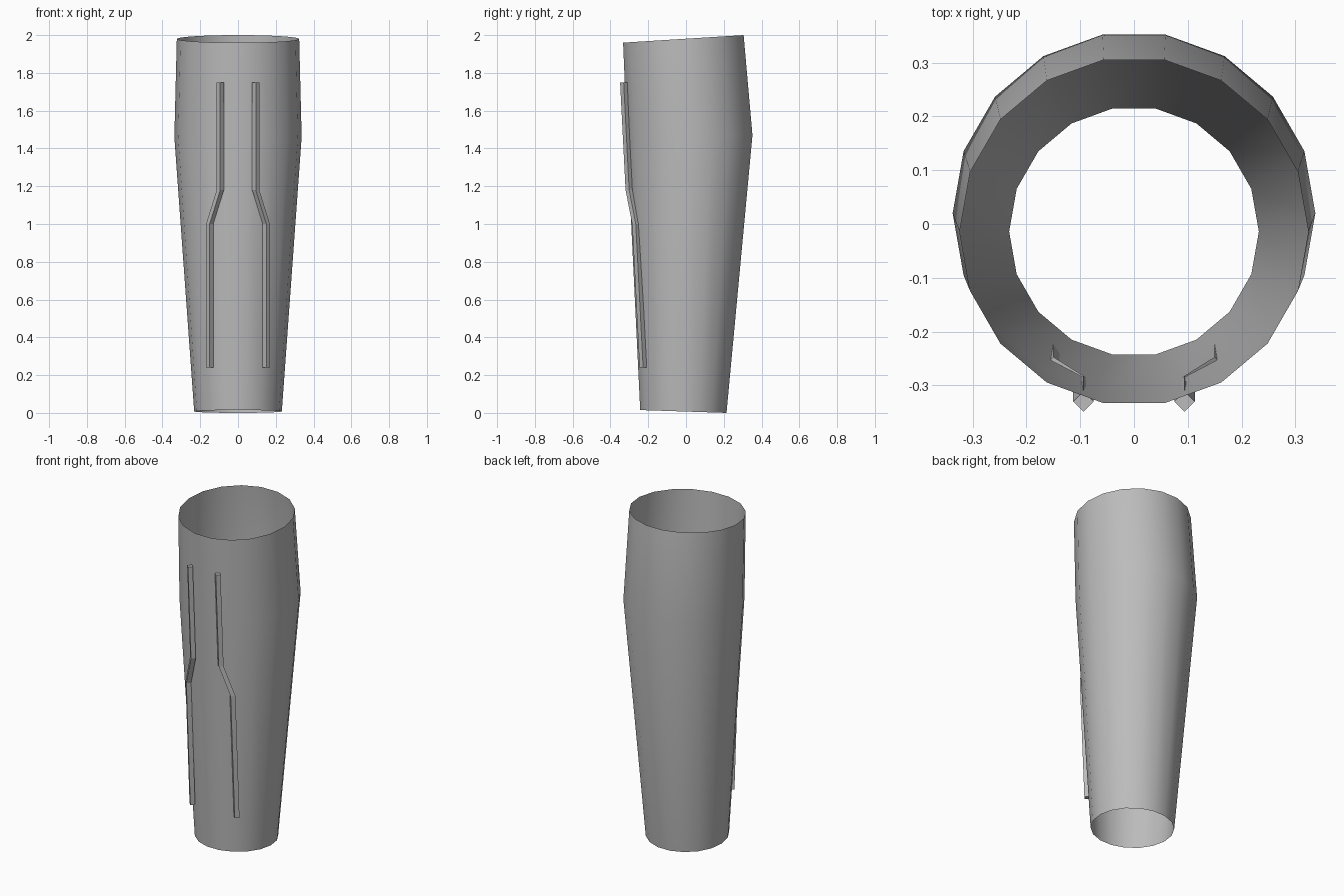
import bpy, bmesh, math
from mathutils import Vector

if "Cube" in bpy.data.objects:
    bpy.data.objects.remove(bpy.data.objects["Cube"])

SIDES = 18
grey = bpy.data.materials.new("mid_grey")
grey.diffuse_color = (0.5, 0.5, 0.5, 1)
grey.use_nodes = True
grey.node_tree.nodes["Principled BSDF"].inputs["Base Color"].default_value = grey.diffuse_color


def make_object(name, bm):
    bmesh.ops.recalc_face_normals(bm, faces=bm.faces)
    mesh = bpy.data.meshes.new(name)
    bm.to_mesh(mesh)
    bm.free()
    mesh.materials.append(grey)
    obj = bpy.data.objects.new(name, mesh)
    bpy.context.collection.objects.link(obj)
    return obj


def bridge(bm, rings):
    for low, high in zip(rings, rings[1:]):
        n = len(low)
        for i in range(n):
            j = (i + 1) % n
            bm.faces.new((low[i], low[j], high[j], high[i]))


# Open tapered sleeve: radius, centre y, front z, back z of each tilted ring
bm = bmesh.new()
rings = []
for r, cy, z_front, z_back in ((0.232, -0.014, 0.015, 0.0),
                               (0.337, 0.020, 1.45, 1.47),
                               (0.324, -0.014, 1.96, 2.0)):
    ring = []
    for i in range(SIDES):
        a = math.radians(10) + 2 * math.pi * i / SIDES
        c = math.cos(a)
        z = z_front + (z_back - z_front) * (c / math.cos(math.radians(10)) + 1) / 2
        ring.append(bm.verts.new((r * math.sin(a), cy + r * c, z)))
    rings.append(ring)
bridge(bm, rings)
sleeve = make_object("sleeve", bm)
sleeve.data.shade_smooth()

# Diamond-section trim rods that jog outwards down the front
PATH = ((0.150, -0.227, 0.24), (0.150, -0.266, 1.0),
        (0.094, -0.301, 1.18), (0.094, -0.330, 1.75))
HALF = 0.019
for side, name in ((-1, "left_trim_rod"), (1, "right_trim_rod")):
    bm = bmesh.new()
    rings = []
    for x, y, z in PATH:
        centre = Vector((side * x, y, z))
        rings.append([bm.verts.new(centre + Vector((dx * HALF, dy * HALF, 0)))
                      for dx, dy in ((1, 0), (0, 1), (-1, 0), (0, -1))])
    bridge(bm, rings)
    bm.faces.new(rings[0])
    bm.faces.new(rings[-1])
    make_object(name, bm)
